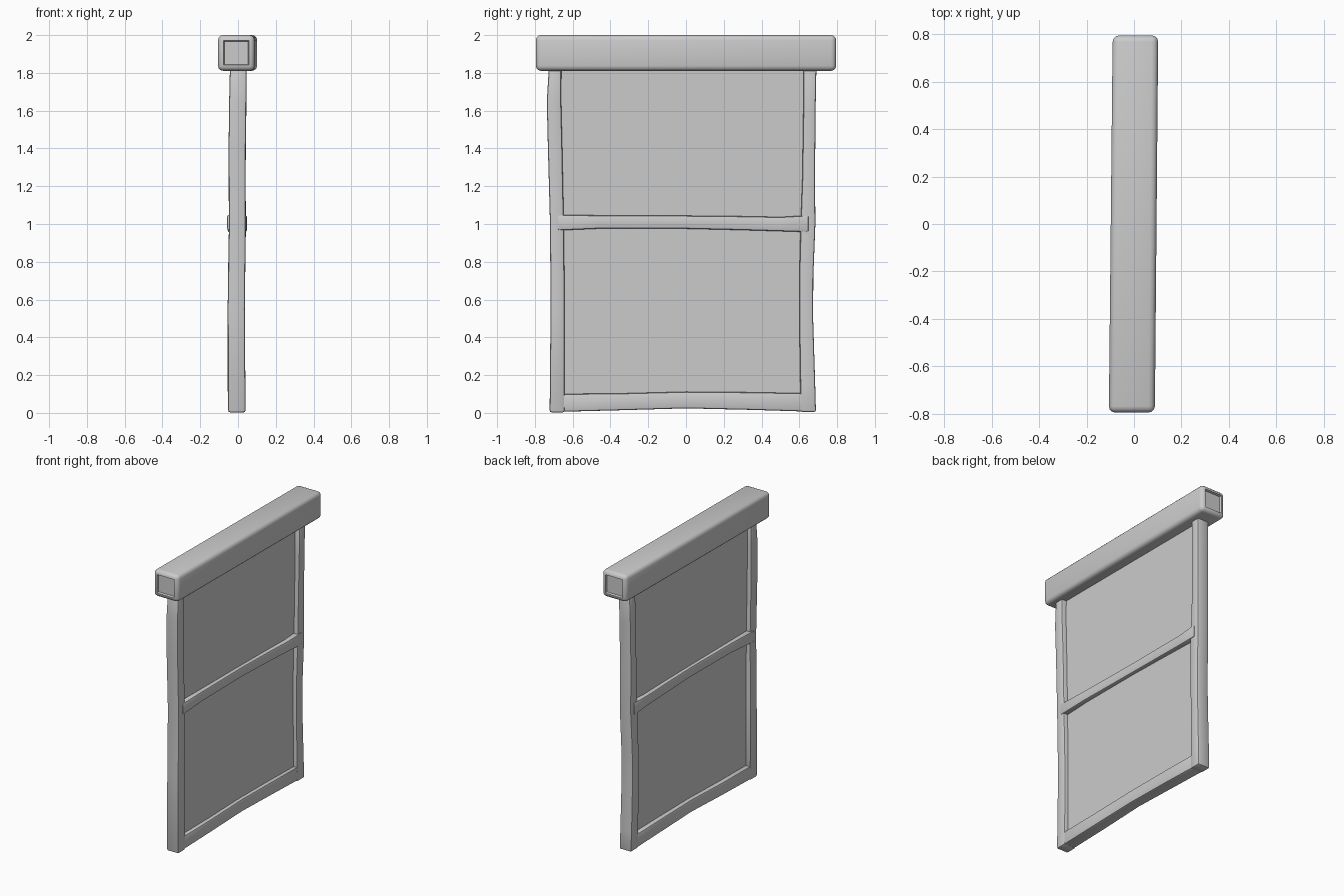
import bpy, bmesh


def finish(name, bm):
    bmesh.ops.recalc_face_normals(bm, faces=bm.faces[:])
    mesh = bpy.data.meshes.new(name)
    bm.to_mesh(mesh)
    bm.free()
    ob = bpy.data.objects.new(name, mesh)
    bpy.context.collection.objects.link(ob)
    bpy.ops.object.select_all(action='DESELECT')
    ob.select_set(True)
    bpy.context.view_layer.objects.active = ob
    bpy.ops.object.shade_smooth_by_angle()
    return ob


def loft(stations, axis, bevel, segments=2):
    """Bar along axis; station = (position, side_min, side_max, x_min, x_max)."""
    bm = bmesh.new()
    rings = []
    for p, a, b, x0, x1 in stations:
        pts = [(x0, a), (x1, a), (x1, b), (x0, b)]
        rings.append([bm.verts.new((x, s, p) if axis == 'z' else (x, p, s)) for x, s in pts])
    for r, q in zip(rings, rings[1:]):
        for i in range(4):
            j = (i + 1) % 4
            bm.faces.new((r[i], r[j], q[j], q[i]))
    bm.faces.new(rings[0])
    bm.faces.new(rings[-1])
    bmesh.ops.recalc_face_normals(bm, faces=bm.faces[:])
    sharp = [e for e in bm.edges if e.calc_face_angle() > 0.8]
    bmesh.ops.bevel(bm, geom=sharp, offset=bevel, segments=segments,
                    profile=0.5, affect='EDGES')
    return bm


# Side posts, hand-worn outlines
finish("left_post", loft([
    (0.003, -0.722, -0.642, -0.052, 0.040), (0.55, -0.717, -0.642, -0.055, 0.036),
    (1.0, -0.720, -0.647, -0.048, 0.041), (1.4, -0.731, -0.655, -0.050, 0.041),
    (1.65, -0.737, -0.661, -0.047, 0.044), (1.86, -0.724, -0.660, -0.042, 0.045)], 'z', 0.01))
finish("right_post", loft([
    (0.005, 0.607, 0.688, -0.052, 0.040), (0.15, 0.605, 0.684, -0.055, 0.038),
    (0.5, 0.600, 0.673, -0.055, 0.036), (0.72, 0.600, 0.674, -0.053, 0.038),
    (1.0, 0.607, 0.685, -0.048, 0.042), (1.25, 0.616, 0.683, -0.050, 0.040),
    (1.6, 0.621, 0.686, -0.047, 0.044), (1.86, 0.622, 0.691, -0.042, 0.045)], 'z', 0.01))

# Cross rails
finish("bottom_rail", loft([
    (-0.70, 0.005, 0.100, -0.050, 0.036), (-0.35, 0.014, 0.103, -0.050, 0.036),
    (0.0, 0.024, 0.112, -0.046, 0.034), (0.35, 0.016, 0.109, -0.050, 0.036),
    (0.67, 0.006, 0.103, -0.050, 0.036)], 'y', 0.01))
finish("middle_rail", loft([
    (-0.68, 0.966, 1.048, -0.058, 0.046), (-0.45, 0.976, 1.046, -0.045, 0.040),
    (0.0, 0.975, 1.044, -0.040, 0.034), (0.3, 0.968, 1.041, -0.044, 0.038),
    (0.5, 0.962, 1.037, -0.048, 0.042), (0.65, 0.957, 1.046, -0.056, 0.048)], 'y', 0.01))

# Thin infill panels
for name, lo, hi, y0, y1 in (("lower_panel", 0.05, 1.01, -0.68, 0.64),
                             ("upper_panel", 1.01, 1.86, -0.69, 0.65)):
    finish(name, loft([(lo, y0, y1, -0.018, 0.010), (hi, y0, y1, -0.018, 0.010)], 'z', 0.001, 1))

# Heavy top beam, slightly skewed, with recessed square ends
bm = loft([(-0.795, 1.811, 2.0, -0.106, 0.088), (0.795, 1.811, 2.0, -0.090, 0.102)],
          'y', 0.027, 3)
bm.normal_update()
ends = [f for f in bm.faces if abs(f.normal.y) > 0.95 and f.calc_area() > 0.008]
bmesh.ops.inset_individual(bm, faces=ends, thickness=0.004)
bmesh.ops.inset_individual(bm, faces=ends, thickness=0.006, depth=-0.014)
finish("top_beam", bm)
